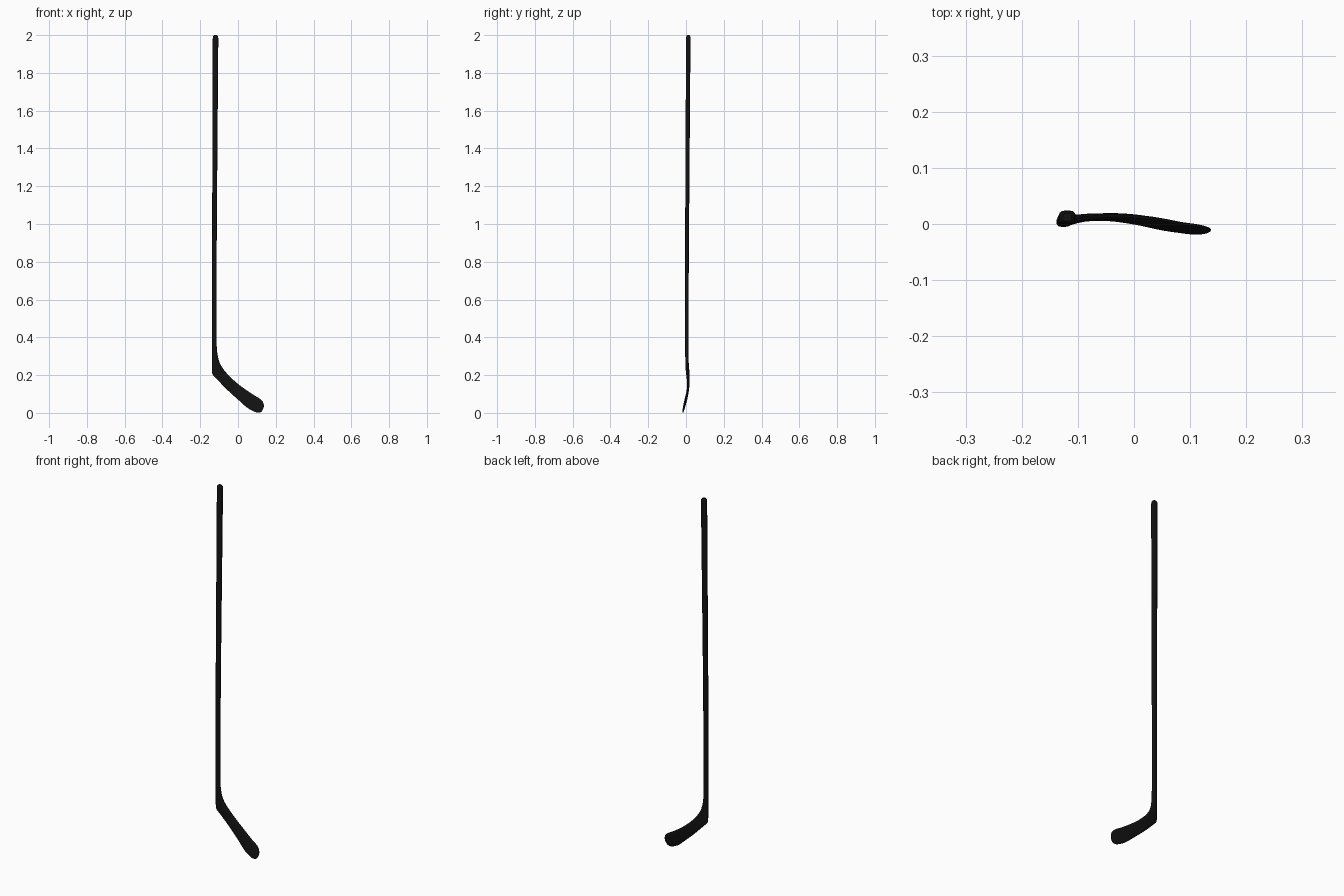
import bpy, bmesh, math
from mathutils import Vector as V

if "Cube" in bpy.data.objects:
    bpy.data.objects.remove(bpy.data.objects["Cube"])

mat = bpy.data.materials.new("black")
mat.diffuse_color = (0.006, 0.006, 0.006, 1)
mat.use_nodes = True
mat.node_tree.nodes["Principled BSDF"].inputs["Base Color"].default_value = mat.diffuse_color

# Sections from butt to toe: heel-side edge, other edge, thickness
stations = [
    # rounded butt
    ((-.127, .012, 2.0), (-.111, .012, 2.0), .014),
    ((-.133, .012, 1.994), (-.105, .012, 1.994), .021),
    ((-.134, .012, 1.98), (-.104, .012, 1.98), .024),
    # slender shaft
    ((-.137, .006, 1.0), (-.112, .006, 1.0), .021),
    ((-.138, .004, .50), (-.114, .004, .50), .018),
    ((-.138, .004, .43), (-.114, .004, .43), .018),
    # heel bend
    ((-.138, .004, .36), (-.113, .004, .37), .018),
    ((-.138, .004, .29), (-.110, .005, .32), .017),
    ((-.138, .004, .235), (-.100, .008, .273), .016),
    ((-.135, .006, .204), (-.083, .011, .240), .015),
    ((-.108, .009, .174), (-.055, .014, .205), .013),
    # curved, twisted blade
    ((-.055, .010, .120), (-.010, .014, .162), .012),
    ((.000, .002, .070), (.040, .009, .124), .011),
    ((.045, -.008, .030), (.085, .001, .094), .010),
    ((.075, -.013, .012), (.115, -.003, .076), .009),
    # rounded toe
    ((.100, -.016, .002), (.131, -.007, .060), .009),
    ((.120, -.016, .004), (.137, -.010, .040), .007),
    ((.129, -.015, .013), (.135, -.012, .026), .004),
]
SMOOTH_FROM, STEPS, SIDES = 5, 4, 16


def spline(p0, p1, p2, p3, t):
    return (p1 * 2 + (p2 - p0) * t + (p0 * 2 - p1 * 5 + p2 * 4 - p3) * t * t
            + (p1 * 3 - p0 - p2 * 3 + p3) * t ** 3) / 2


# Keep the shaft straight, smooth the bend and blade
pts = [(V(a), V(b), w) for a, b, w in stations]
rows = pts[:SMOOTH_FROM]
last = len(pts) - 1
for i in range(SMOOTH_FROM, last):
    q = [pts[min(i + k, last)] for k in (-1, 0, 1, 2)]
    for s in range(STEPS):
        rows.append(tuple(spline(*[r[c] for r in q], s / STEPS) for c in range(3)))
rows.append(pts[-1])


def power(v, e):
    return math.copysign(abs(v) ** e, v)


# Loft rounded rectangular sections
bm = bmesh.new()
loops = []
for i, (a, b, w) in enumerate(rows):
    prev, nxt = rows[max(i - 1, 0)], rows[min(i + 1, len(rows) - 1)]
    tangent = (nxt[0] + nxt[1]) - (prev[0] + prev[1])
    side = (b - a) / 2
    normal = side.cross(tangent).normalized() * w / 2
    loop = []
    for k in range(SIDES):
        ang = 2 * math.pi * (k + .5) / SIDES
        loop.append(bm.verts.new((a + b) / 2 + side * power(math.cos(ang), .65)
                                 + normal * power(math.sin(ang), .65)))
    loops.append(loop)
for l0, l1 in zip(loops, loops[1:]):
    for k in range(SIDES):
        j = (k + 1) % SIDES
        bm.faces.new((l0[k], l0[j], l1[j], l1[k]))
bm.faces.new(loops[0])
bm.faces.new(loops[-1])
bmesh.ops.recalc_face_normals(bm, faces=bm.faces)
mesh = bpy.data.meshes.new("hockey_stick")
bm.to_mesh(mesh)
bm.free()
mesh.materials.append(mat)
stick = bpy.data.objects.new("hockey_stick", mesh)
bpy.context.collection.objects.link(stick)
bpy.context.view_layer.objects.active = stick
stick.select_set(True)
bpy.ops.object.shade_smooth_by_angle(angle=math.radians(40))
